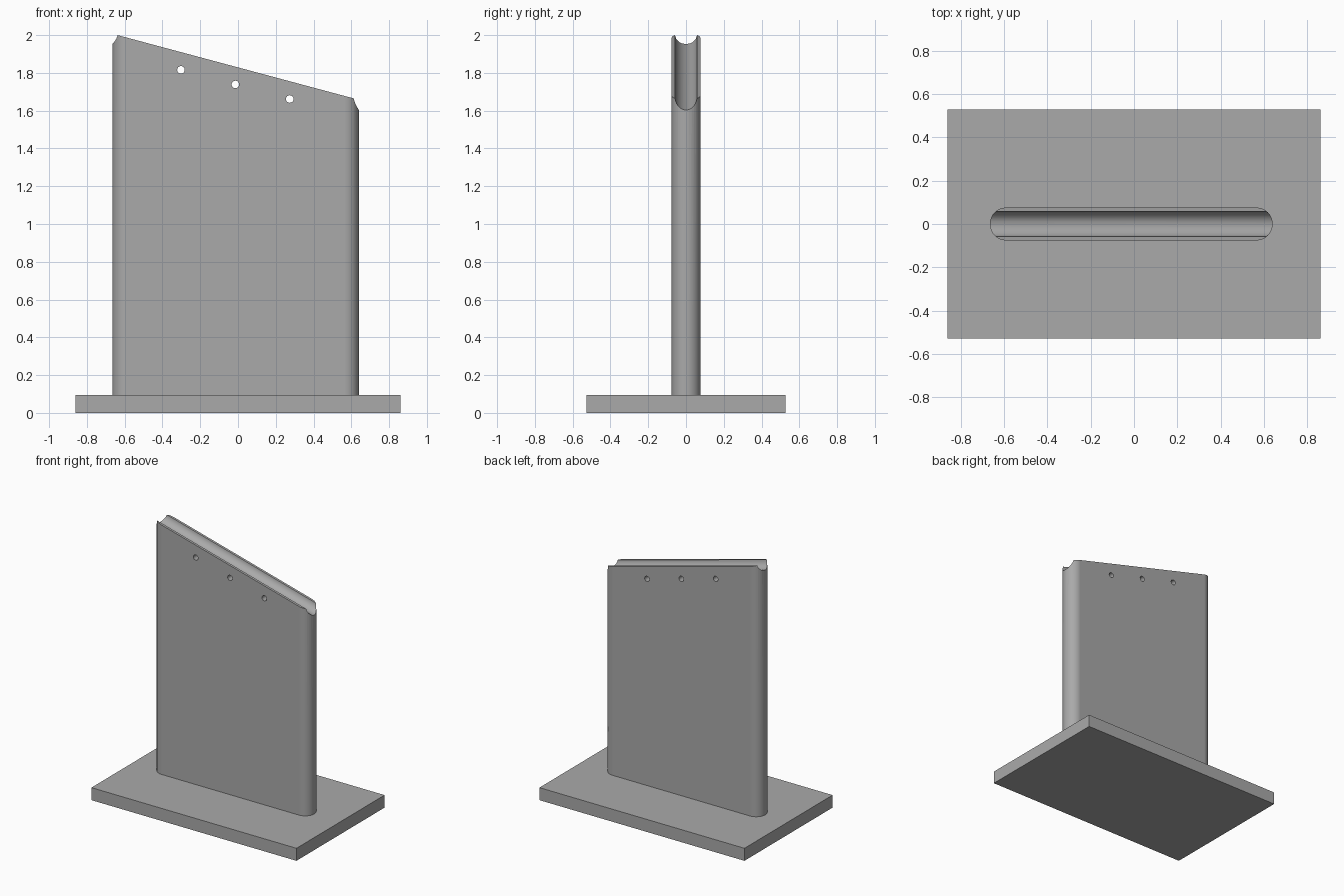
import bpy, bmesh, math
from mathutils import Matrix, Vector

cube = bpy.data.objects.get("Cube")
if cube:
    bpy.data.objects.remove(cube, do_unlink=True)

BASE_TOP = 0.095
SLOPE = math.radians(15)
RADIUS = 0.076
END_LEFT, END_RIGHT = -0.589, 0.564   # centres of the rounded ends

grey = bpy.data.materials.new("plain grey")
grey.use_nodes = True
COLOUR = (0.4, 0.4, 0.4, 1)
grey.diffuse_color = COLOUR
grey.node_tree.nodes["Principled BSDF"].inputs["Base Color"].default_value = COLOUR


def top_height(x):
    return 2.0 - math.tan(SLOPE) * (x + 0.638)


def make_object(name, bm):
    bmesh.ops.recalc_face_normals(bm, faces=bm.faces)
    mesh = bpy.data.meshes.new(name)
    bm.to_mesh(mesh)
    bm.free()
    mesh.materials.append(grey)
    obj = bpy.data.objects.new(name, mesh)
    bpy.context.collection.objects.link(obj)
    return obj


def make_cylinder(name, radius, length, matrix, sides):
    bm = bmesh.new()
    bmesh.ops.create_cone(bm, cap_ends=True, segments=sides, radius1=radius,
                          radius2=radius, depth=length, matrix=matrix)
    obj = make_object(name, bm)
    obj.hide_render = True
    return obj


# Base slab
bm = bmesh.new()
bmesh.ops.create_cube(bm, size=1, matrix=Matrix.Translation((0, 0, BASE_TOP / 2))
                      @ Matrix.Diagonal((1.72, 1.056, BASE_TOP, 1)))
make_object("base_slab", bm)

# Upright panel: round-ended outline with a sloping top
STEPS = 16
outline = []
for centre, start in ((END_RIGHT, -math.pi / 2), (END_LEFT, math.pi / 2)):
    for i in range(STEPS + 1):
        a = start + math.pi * i / STEPS
        outline.append((centre + RADIUS * math.cos(a), RADIUS * math.sin(a)))
bm = bmesh.new()
low = [bm.verts.new((x, y, BASE_TOP)) for x, y in outline]
high = [bm.verts.new((x, y, top_height(x))) for x, y in outline]
bm.faces.new(low)
bm.faces.new(high)
for i in range(len(low)):
    j = (i + 1) % len(low)
    bm.faces.new((low[i], low[j], high[j], high[i]))
panel = make_object("upright_panel", bm)

# Rounded channel along the sloping top
along = Vector((math.cos(SLOPE), 0, -math.sin(SLOPE)))
turn = Vector((0, 0, 1)).rotation_difference(along).to_matrix().to_4x4()
groove_at = Matrix.Translation((0, 0, top_height(0) + 0.006))
cutters = [make_cylinder("channel_cutter", 0.058, 3, groove_at @ turn, 48)]

# Three holes through the panel, parallel to the top
for x in (-0.302, -0.014, 0.274):
    place = Matrix.Translation((x, 0, top_height(x) - 0.094))
    cutters.append(make_cylinder("hole_cutter", 0.02, 0.5,
                                 place @ Matrix.Rotation(math.pi / 2, 4, 'X'), 24))

bpy.ops.object.select_all(action='DESELECT')
bpy.context.view_layer.objects.active = panel
panel.select_set(True)
for cutter in cutters:
    cut = panel.modifiers.new("cut", 'BOOLEAN')
    cut.operation = 'DIFFERENCE'
    cut.solver = 'EXACT'
    cut.object = cutter
    bpy.ops.object.modifier_apply(modifier=cut.name)
    bpy.data.objects.remove(cutter, do_unlink=True)

# Smooth curves, crisp rims, flat broad sides
bpy.ops.object.shade_smooth_by_angle(angle=math.radians(30))
weighted = panel.modifiers.new("weighted_normals", 'WEIGHTED_NORMAL')
weighted.keep_sharp = True
